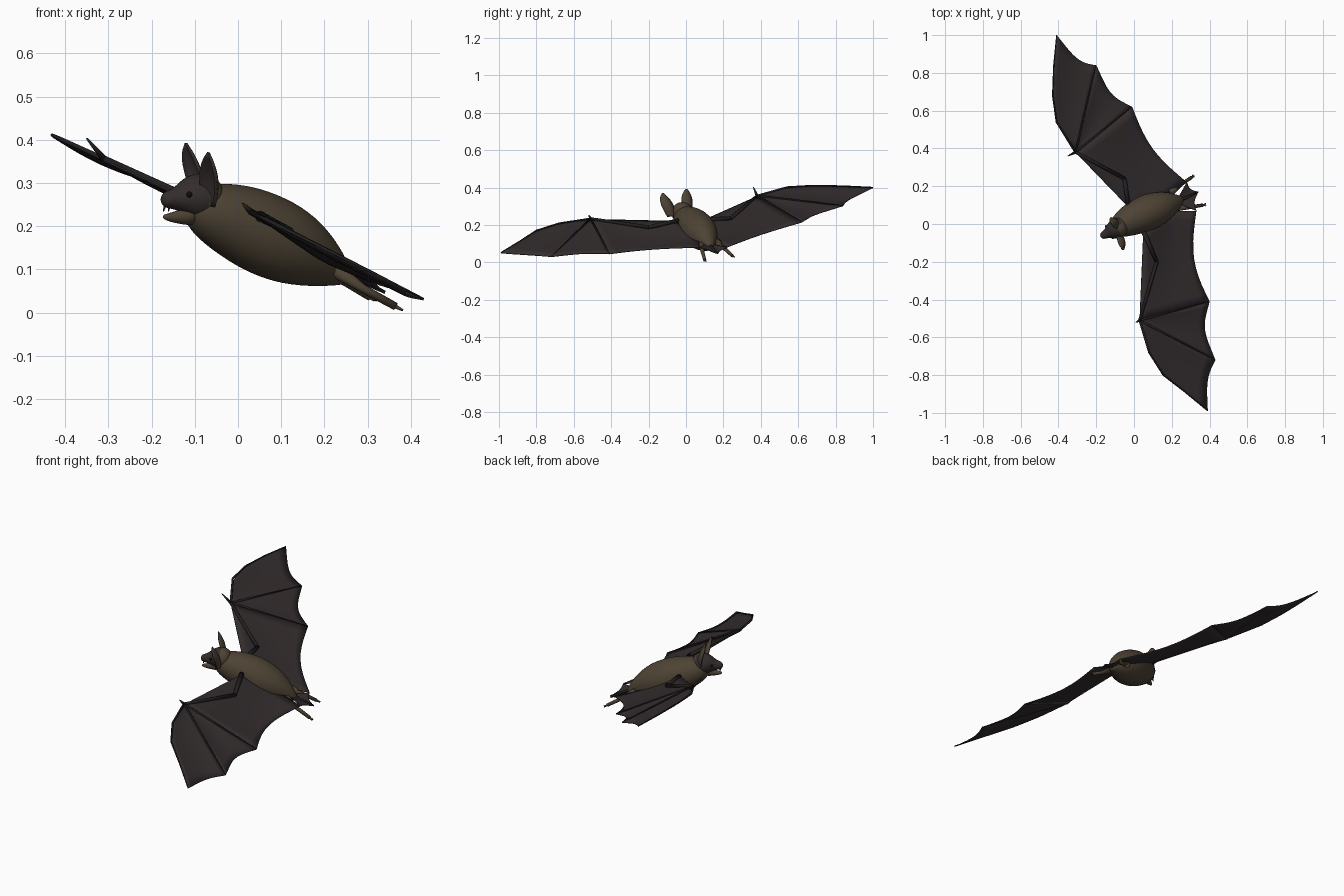
import bpy, bmesh
from math import sin, cos, pi
from mathutils import Vector as V

cube = bpy.data.objects.get("Cube")
if cube:
    bpy.data.objects.remove(cube)


def material(name, rgb):
    m = bpy.data.materials.new(name)
    m.use_nodes = True
    m.diffuse_color = (*rgb, 1)
    m.node_tree.nodes["Principled BSDF"].inputs["Base Color"].default_value = (*rgb, 1)
    return m


fur = material("olive brown fur", (0.075, 0.056, 0.034))
skin = material("dark membrane", (0.034, 0.026, 0.027))
bone = material("dark finger skin", (0.017, 0.014, 0.014))
black = material("eye black", (0.004, 0.004, 0.004))


def finish(name, bm, mats, smooth=True):
    mesh = bpy.data.meshes.new(name)
    for f in bm.faces:
        f.smooth = smooth
    bm.to_mesh(mesh)
    bm.free()
    ob = bpy.data.objects.new(name, mesh)
    bpy.context.collection.objects.link(ob)
    for m in mats:
        mesh.materials.append(m)
    return ob


def loft(name, stations, mats, sides=8, subsurf=0, rule=None):
    """Round sweep through stations of (x, y, z, radius)."""
    bm = bmesh.new()
    pts = [V(s[:3]) for s in stations]
    rings = []
    for i, p in enumerate(pts):
        d = (pts[min(i + 1, len(pts) - 1)] - pts[max(i - 1, 0)]).normalized()
        side = d.cross(V((0, 0, 1))).normalized()
        up = side.cross(d)
        r = stations[i][3]
        rings.append([bm.verts.new(p + r * (cos(a) * side + sin(a) * up))
                      for a in (2 * pi * k / sides for k in range(sides))])
    for a, b in zip(rings, rings[1:]):
        for k in range(sides):
            j = (k + 1) % sides
            bm.faces.new((a[k], a[j], b[j], b[k]))
    bm.faces.new(rings[0])
    bm.faces.new(rings[-1])
    bmesh.ops.recalc_face_normals(bm, faces=bm.faces)
    if rule:
        for f in bm.faces:
            f.material_index = rule(f.calc_center_median())
    ob = finish(name, bm, mats)
    if subsurf:
        ob.modifiers.new("round", "SUBSURF").levels = subsurf
        ob.modifiers["round"].render_levels = subsurf
    return ob


def sheet(name, func, nu, nv, mats, thick, offset=0.0, back=0):
    """Thin grid surface from func(u, v)."""
    bm = bmesh.new()
    g = [[bm.verts.new(func(i / nu, j / nv)) for i in range(nu + 1)] for j in range(nv + 1)]
    for j in range(nv):
        for i in range(nu):
            bm.faces.new((g[j][i], g[j][i + 1], g[j + 1][i + 1], g[j + 1][i]))
    bmesh.ops.remove_doubles(bm, verts=bm.verts, dist=0.0005)
    ob = finish(name, bm, mats)
    mod = ob.modifiers.new("thickness", "SOLIDIFY")
    mod.thickness = thick
    mod.offset = offset
    mod.material_offset = back
    return ob


def along(path, t):
    t *= len(path) - 1
    i = min(int(t), len(path) - 2)
    return path[i].lerp(path[i + 1], t - i)


def membrane(name, a, b, depth, sag=0.012):
    """Skin between two bones, scalloped along the free edge."""
    def point(u, v):
        p, root = along(a, u).lerp(along(b, u), v), a[0].lerp(b[0], v)
        pull = (root - p).normalized() if (root - p).length > 0.001 else V()
        w = sin(pi * v)
        return p + pull * depth * w * u * u - V((0, 0, sag * w * sin(pi * u * 0.6)))
    sheet(name, point, 9, 10, [skin], 0.004)


def bone_tube(name, path, r0, r1, mat=bone, lift=0.003):
    n = len(path) - 1
    loft(name, [(p.x, p.y, p.z + lift, r0 + (r1 - r0) * i / n) for i, p in enumerate(path)], [mat])


# Wings, each lying close to a sloping plane
def wing(side, base, slope, shoulder, elbow, wrist, lead, tip, mid, inner, hem, hip, thumb, depths):
    def on(p):
        return V((p[0], p[1], base - slope * p[0]))
    sh, el, wr, md, inn, hm = map(on, (shoulder, elbow, wrist, mid, inner, hem))
    first = [wr] + [on(p) for p in lead] + [on(tip)]
    hp = V(hip)
    membrane(side + "_wing_tip_membrane", first, [wr, md], depths[0])
    membrane(side + "_wing_middle_membrane", [wr, md], [wr, inn], depths[1])
    membrane(side + "_wing_inner_membrane", [wr, inn], [sh, hp, hm], depths[2], 0.018)
    bone_tube(side + "_upper_arm", [sh, el], 0.013, 0.01)
    bone_tube(side + "_forearm", [el, wr], 0.01, 0.008)
    bone_tube(side + "_first_finger", first, 0.006, 0.002)
    bone_tube(side + "_second_finger", [wr, wr.lerp(md, 0.7), md], 0.006, 0.001)
    bone_tube(side + "_third_finger", [wr, wr.lerp(inn, 0.7), inn], 0.006, 0.001)
    th = V(thumb)
    bone_tube(side + "_thumb", [wr, wr.lerp(th, 0.6), th], 0.008, 0.002)


wing("left", 0.245, 0.5, (0.05, -0.04), (0.12, -0.2), (0.03, -0.51),
     [(0.08, -0.68), (0.155, -0.8), (0.27, -0.89)], (0.39, -0.99), (0.43, -0.72), (0.40, -0.41),
     (0.33, 0.07), (0.2, 0.07, 0.12), (0.01, -0.52, 0.25), (0.03, 0.045, 0.055))
wing("right", 0.21, 0.46, (-0.03, 0.09), (-0.05, 0.24), (-0.31, 0.38),
     [(-0.41, 0.54), (-0.43, 0.68), (-0.425, 0.84)], (-0.41, 1.0), (-0.2, 0.84), (-0.01, 0.62),
     (0.28, 0.22), (0.17, 0.14, 0.12), (-0.35, 0.36, 0.4), (0.04, 0.04, 0.045))

# Tail and the skin between the legs
hip = V((0.22, 0.115, 0.1))
tail = V((0.34, 0.17, 0.045))
for side, foot in (("left", V((0.33, 0.07, 0.08))), ("right", V((0.28, 0.22, 0.08)))):
    membrane(side + "_tail_membrane", [hip, foot], [hip, tail], 0.015, 0.003)
bone_tube("tail", [hip, tail], 0.012, 0.003)

# Legs with toes
legs = {"left": ((0.21, 0.085, 0.11), (0.29, 0.088, 0.055), (0.365, 0.1, 0.014)),
        "right": ((0.19, 0.165, 0.11), (0.25, 0.21, 0.07), (0.305, 0.247, 0.036))}
for side, (a, b, c) in legs.items():
    loft(side + "_leg", [(*a, 0.02), (*b, 0.01), (*c, 0.009)], [fur])
    heading = (V(c) - V(b)).normalized()
    spread = heading.cross(V((0, 0, 1)))
    for k in (-1, 0, 1):
        toe = V(c) + heading * 0.018 + spread * 0.008 * k
        bone_tube(f"{side}_toe_{k + 2}", [V(c), toe], 0.005, 0.002, fur, 0)

# Body
loft("body", [(-0.12, -0.035, 0.24, 0.02), (-0.1, -0.025, 0.243, 0.052), (-0.06, -0.002, 0.232, 0.073),
              (0.0, 0.03, 0.21, 0.092), (0.07, 0.06, 0.178, 0.1), (0.14, 0.088, 0.145, 0.09),
              (0.2, 0.112, 0.112, 0.06), (0.24, 0.125, 0.088, 0.03), (0.26, 0.135, 0.075, 0.01)],
     [fur], 16, 2)

# Head and open jaw
loft("head", [(-0.045, 0.0, 0.262, 0.03), (-0.06, -0.008, 0.265, 0.052), (-0.09, -0.022, 0.268, 0.06),
              (-0.12, -0.038, 0.268, 0.046), (-0.142, -0.05, 0.263, 0.026), (-0.168, -0.063, 0.261, 0.02),
              (-0.177, -0.067, 0.26, 0.009)],
     [skin, fur], 14, 2, lambda c: 1 if c.x > -0.08 else 0)
loft("lower_jaw", [(-0.1, -0.03, 0.227, 0.03), (-0.125, -0.042, 0.222, 0.02),
                   (-0.155, -0.057, 0.22, 0.012), (-0.175, -0.066, 0.222, 0.005)], [fur], 10, 1)

forward = V((-0.86, -0.5, 0))
across = V((0.5, -0.86, 0))
for side, s in (("left", 1), ("right", -1)):
    # Eyes and fangs
    bm = bmesh.new()
    bmesh.ops.create_uvsphere(bm, u_segments=10, v_segments=8, radius=0.007)
    bmesh.ops.translate(bm, verts=bm.verts, vec=V((-0.13, -0.043, 0.273)) + across * 0.035 * s)
    finish(side + "_eye", bm, [black])
    root = V((-0.163, -0.06, 0.25)) + across * 0.011 * s
    bone_tube(side + "_fang", [root, root + V((-0.004, 0, -0.016))], 0.004, 0.001, bone, 0)


# Cupped leaf-shaped ears, dark inside and furred behind
def ear(name, base, tip, width):
    base, tip = V(base), V(tip)

    def point(u, v):
        half = width * (0.55 + 0.75 * v) * (1 - v ** 2.6) + 0.002
        k = 2 * u - 1
        cup = forward * (k * k * half * 0.6 - 0.012 * sin(pi * v))
        return base.lerp(tip, v) + across * k * half + cup
    sheet(name, point, 8, 10, [skin, fur], 0.005, -1, 1)


ear("left_ear", (-0.06, -0.07, 0.245), (-0.07, -0.125, 0.368), 0.042)
ear("right_ear", (-0.085, 0.012, 0.265), (-0.122, 0.002, 0.39), 0.038)
